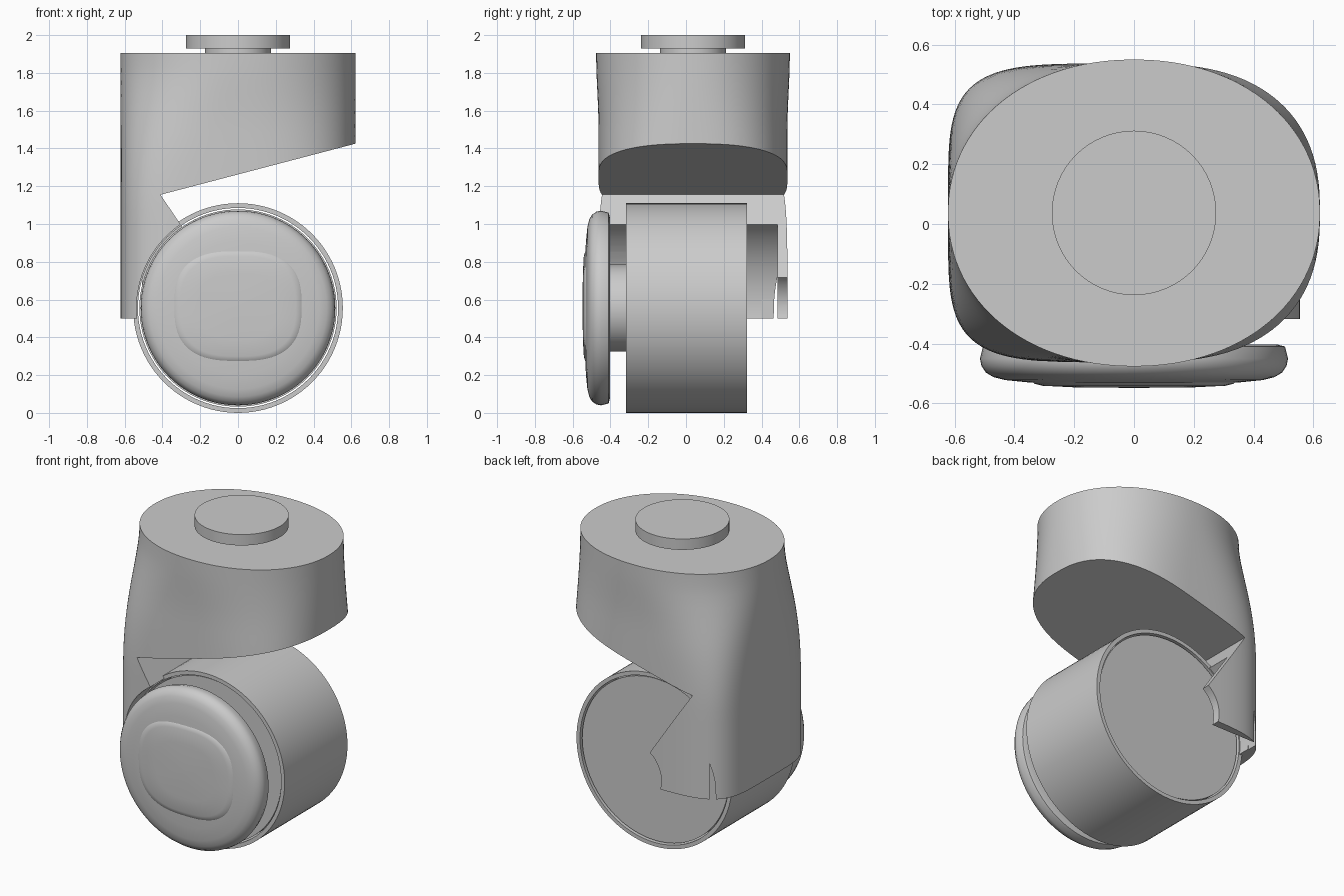
import bpy, bmesh, math
from math import sin, cos, pi, radians

if "Cube" in bpy.data.objects:
    bpy.data.objects.remove(bpy.data.objects["Cube"])

GREY = (0.6, 0.6, 0.6, 1)
grey = bpy.data.materials.new("light_grey")
grey.use_nodes = True
grey.diffuse_color = GREY
grey.node_tree.nodes["Principled BSDF"].inputs["Base Color"].default_value = GREY

WHEEL_Z = 0.555
MID_Y = 0.037


def loft(name, rings, closed=False):
    """Skin a list of equal point rings, capping the ends or joining them in a loop."""
    bm = bmesh.new()
    loops = [[bm.verts.new(p) for p in ring] for ring in rings]
    pairs = list(zip(loops, loops[1:]))
    if closed:
        pairs.append((loops[-1], loops[0]))
    else:
        bm.faces.new(loops[0])
        bm.faces.new(loops[-1])
    for a, b in pairs:
        for i in range(len(a)):
            j = (i + 1) % len(a)
            bm.faces.new((a[i], a[j], b[j], b[i]))
    bmesh.ops.recalc_face_normals(bm, faces=bm.faces)
    mesh = bpy.data.meshes.new(name)
    bm.to_mesh(mesh)
    bm.free()
    mesh.materials.append(grey)
    obj = bpy.data.objects.new(name, mesh)
    bpy.context.collection.objects.link(obj)
    return obj


def lathe_y(name, profile, closed=False, count=96):
    """Turn (radius, y) points around the wheel axis."""
    turn = [2 * pi * i / count for i in range(count)]
    return loft(name, [[(r * cos(t), y, WHEEL_Z + r * sin(t)) for t in turn]
                       for r, y in profile], closed)


def disc_z(name, radius, low, high, count=64):
    turn = [2 * pi * i / count for i in range(count)]
    return loft(name, [[(radius * cos(t), MID_Y + radius * sin(t), z) for t in turn]
                       for z in (low, high)])


def prism_y(name, outline, y0, y1):
    return loft(name, [[(x, y, z) for x, z in outline] for y in (y0, y1)])


def power(v, n):
    return math.copysign(abs(v) ** (2 / n), v)


def smooth(obj):
    bpy.ops.object.select_all(action="DESELECT")
    obj.select_set(True)
    bpy.context.view_layer.objects.active = obj
    bpy.ops.object.shade_smooth_by_angle(angle=radians(30))


def ease(v):
    v = min(max(v, 0), 1)
    return v * v * (3 - 2 * v)


# Housing: oval at the top, squarer towards the leg
def housing_ring(z, count=112):
    down = ease((1.9 - z) / 0.85)
    ring = []
    for i in range(count):
        t = 2 * pi * (i + 0.5) / count
        n = 2.1 + (2.5 if cos(t) < 0 else 0.7) * down
        half_y = 0.513 - 0.013 * ease((1.9 - z) / 0.4)
        ring.append((0.622 * power(cos(t), n), MID_Y + half_y * power(sin(t), n), z))
    return ring


STEPS = 20
housing = loft("housing", [housing_ring(0.5 + 1.405 * i / STEPS) for i in range(STEPS + 1)])

# Cutters: sloped underside with axle notch, wheel clearance, small slit
arc = [(0.2 * cos(radians(a)), WHEEL_Z + 0.2 * sin(radians(a))) for a in range(126, 200, 8)]
under = [(0.8, 1.472), (-0.41, 1.155)] + arc + [(-0.19, 0.3), (0.8, 0.3)]
cutters = [
    prism_y("underside_cutter", under, -1, 1),
    lathe_y("wheel_cutter", [(0.537, -1), (0.537, 0.485)]),
    prism_y("slit_cutter", [(-0.541, 0.4), (-0.525, 0.4), (-0.53, 0.6), (-0.536, 0.6)], 0.4, 1),
]
for cutter in cutters:
    cutter.hide_render = True
    mod = housing.modifiers.new(cutter.name, "BOOLEAN")
    mod.operation = "DIFFERENCE"
    mod.solver = "EXACT"
    mod.object = cutter
bpy.context.view_layer.update()
cut_mesh = bpy.data.meshes.new_from_object(
    housing.evaluated_get(bpy.context.evaluated_depsgraph_get()))
housing.modifiers.clear()
housing.data = cut_mesh
for cutter in cutters:
    bpy.data.objects.remove(cutter)

# Swivel mount
neck = disc_z("mount_neck", 0.175, 1.9, 1.94)
mount = disc_z("mount_plate", 0.275, 1.93, 2.0)

# Wheel: tyre ring, recessed core and front hub
tyre = lathe_y("tyre", [(0.555, -0.317), (0.555, 0.323), (0.53, 0.323), (0.53, -0.317)], True)
core = lathe_y("wheel_core", [(0.522, -0.305), (0.522, 0.312)])
hub = lathe_y("hub", [(0.23, -0.42), (0.23, -0.29)])

# Front cover with its raised soft-square panel
cover = lathe_y("front_cover", [
    (0.48, -0.403), (0.505, -0.41), (0.515, -0.45), (0.51, -0.475), (0.495, -0.497),
    (0.47, -0.512), (0.43, -0.522), (0.35, -0.53), (0.2, -0.537), (0.02, -0.539)])
panel = loft("cover_panel", [
    [(k * 0.34 * power(cos(t), 2.7), y, WHEEL_Z + 0.01 + k * 0.295 * power(sin(t), 2.7))
     for t in [2 * pi * i / 72 for i in range(72)]]
    for k, y in ((1, -0.528), (0.98, -0.534), (0.9, -0.541), (0.6, -0.546), (0.05, -0.548))])

for part in (housing, neck, mount, tyre, core, hub, cover, panel):
    smooth(part)
